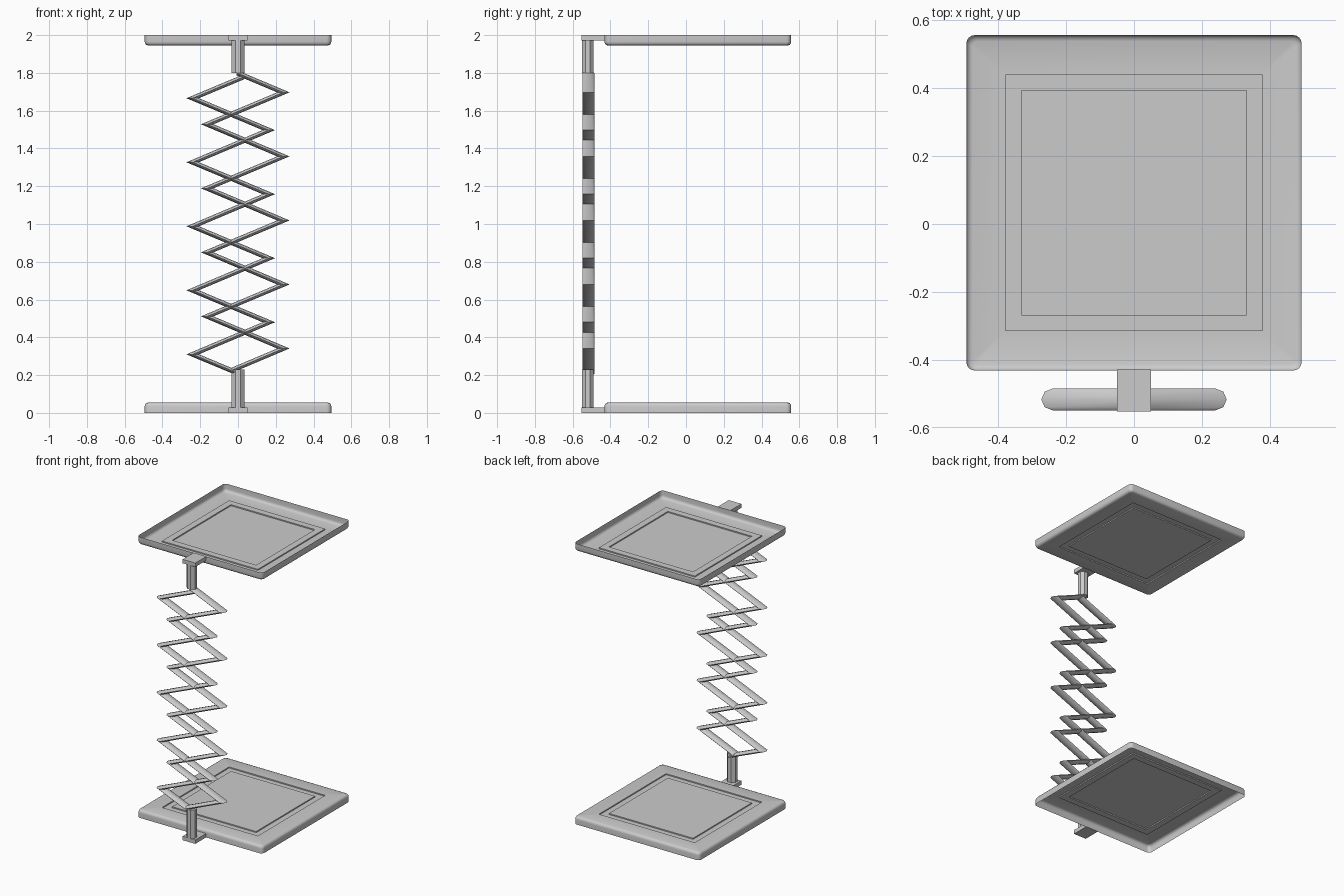
import bpy, bmesh, math
from mathutils import Vector

if "Cube" in bpy.data.objects:
    bpy.data.objects.remove(bpy.data.objects["Cube"])

ARM_Y = -0.517


def finish(bm, name, angle=50):
    bmesh.ops.recalc_face_normals(bm, faces=bm.faces)
    mesh = bpy.data.meshes.new(name)
    bm.to_mesh(mesh)
    bm.free()
    ob = bpy.data.objects.new(name, mesh)
    bpy.context.collection.objects.link(ob)
    bpy.ops.object.select_all(action='DESELECT')
    ob.select_set(True)
    bpy.context.view_layer.objects.active = ob
    bpy.ops.object.shade_smooth_by_angle(angle=math.radians(angle))
    return ob


def loft(bm, rings):
    for a, b in zip(rings, rings[1:]):
        for i in range(len(a)):
            j = (i + 1) % len(a)
            bm.faces.new((a[i], a[j], b[j], b[i]))


def rounded_square(bm, half, radius, cy, z):
    ring = []
    for q in range(4):
        sx, sy = ((1, 1), (-1, 1), (-1, -1), (1, -1))[q]
        for k in range(5):
            t = math.radians(90 * q + 22.5 * k)
            ring.append(bm.verts.new((sx * (half - radius) + radius * math.cos(t),
                                      cy + sy * (half - radius) + radius * math.sin(t), z)))
    return ring


def level(z, top):
    return 2 - z if top else z


# Pressed tray: open rim, rounded shoulder, square groove and centre panel
def tray(name, top):
    bm = bmesh.new()
    profile = [(.494, 0, .025), (.494, .034, .025), (.4925, .043, .025),
               (.487, .0515, .022), (.476, .055, .015), (.378, .055, .001),
               (.378, .047, .001), (.331, .047, .001), (.331, .055, .001)]
    rings = [rounded_square(bm, h, r, .0625, level(z, top)) for h, z, r in profile]
    loft(bm, rings)
    bm.faces.new(rings[-1])
    finish(bm, name)


# Bracket block joining tray and post
def bracket(name, top):
    bm = bmesh.new()
    bmesh.ops.create_cube(bm, size=1)
    for v in bm.verts:
        v.co = Vector((v.co.x * .1, -.49 + v.co.y * .124, level(.014 + v.co.z * .028, top)))
    finish(bm, name, 30)


# Octagonal post
def post(name, top):
    bm = bmesh.new()
    rings = []
    for z in (.025, .2 if top else .23):
        rings.append([bm.verts.new((.036 * math.cos(math.radians(45 * i + 22.5)),
                                    -.52 + .034 * math.sin(math.radians(45 * i + 22.5)),
                                    level(z, top))) for i in range(8)])
    loft(bm, rings)
    for r in rings:
        bm.faces.new(r)
    finish(bm, name, 30)


# Mitred zigzag rod with a tall oval section
def zigzag(name, pts):
    bm = bmesh.new()
    pts = [Vector(p) for p in pts]
    dirs = [(b - a).normalized() for a, b in zip(pts, pts[1:])]
    rings = []
    for i, p in enumerate(pts):
        d0, d1 = dirs[max(i - 1, 0)], dirs[min(i, len(dirs) - 1)]
        n0, n1 = Vector((-d0.y, d0.x)), Vector((-d1.y, d1.x))
        m = (n0 + n1).normalized()
        m = m / m.dot(n0)
        ring = []
        for k in range(8):
            t = math.radians(45 * k)
            q = p + m * (.0128 * math.cos(t))
            ring.append(bm.verts.new((q.x, ARM_Y + .032 * math.sin(t), q.y)))
        rings.append(ring)
    loft(bm, rings)
    bm.faces.new(rings[0])
    bm.faces.new(rings[-1])
    finish(bm, name)


for top, side in ((False, "lower"), (True, "upper")):
    tray(side + "_tray", top)
    bracket(side + "_bracket", top)
    post(side + "_post", top)

# Two interlaced zigzag strands
left = [(.01, .206)]
right = [(-.03, .227)]
for i in range(5):
    z = .339 * i
    left.append((-.24, .31 + z))
    right.append((.24, .341 + z))
    if i < 4:
        left.append((.163, .48 + z))
        right.append((-.163, .511 + z))
left.append((.03, 1.779))
right.append((-.005, 1.8))
zigzag("left_zigzag_arm", left)
zigzag("right_zigzag_arm", right)
